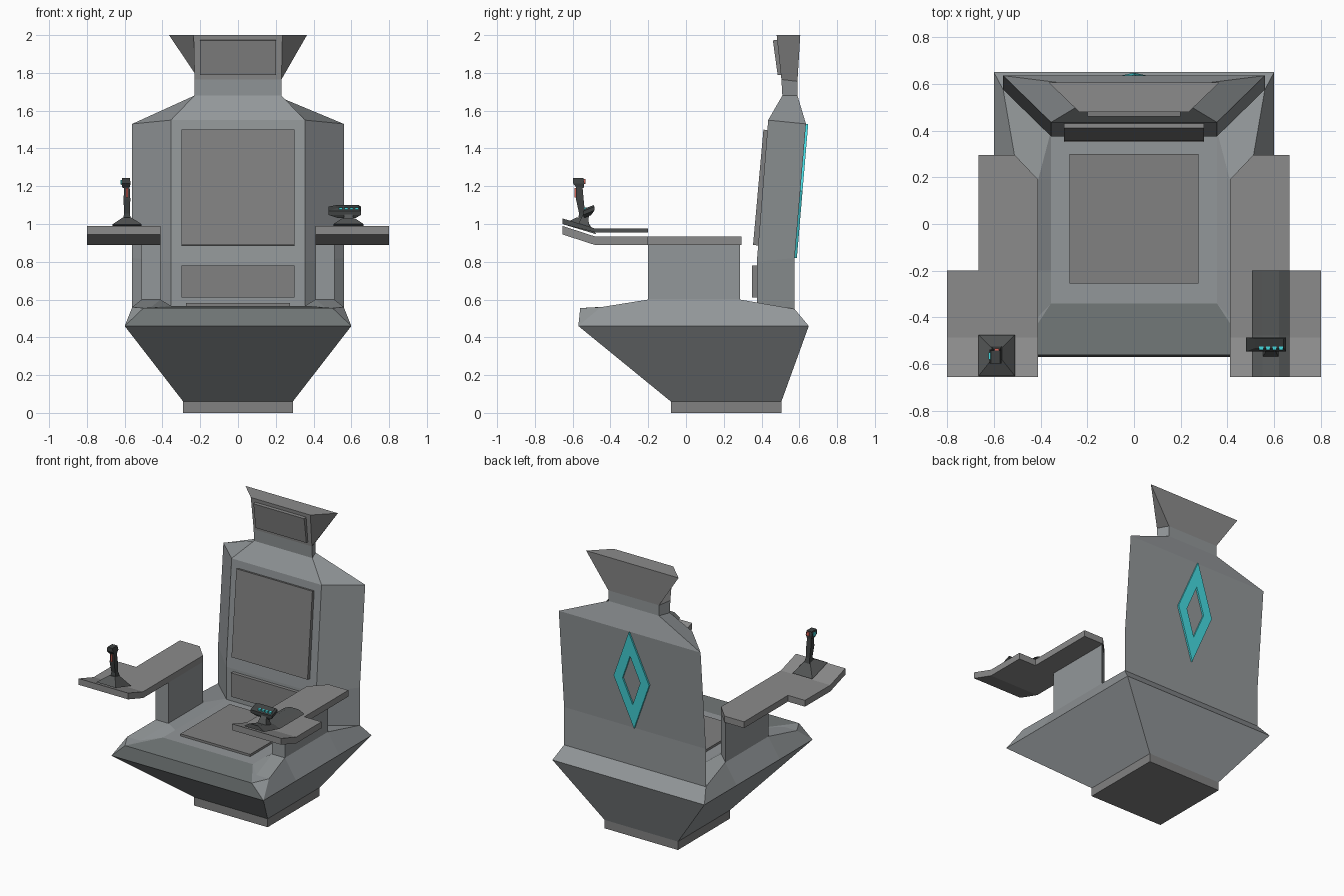
import bpy, bmesh


def material(name, rgb):
    m = bpy.data.materials.new(name)
    m.diffuse_color = (*rgb, 1)
    return m


BODY = material("body_grey", (0.29, 0.31, 0.32))
PAD = material("pad_grey", (0.22, 0.22, 0.22))
ARM = material("arm_grey", (0.26, 0.26, 0.26))
SLOPE = material("front_grey", (0.18, 0.2, 0.2))
PLATE = material("plate_grey", (0.09, 0.095, 0.095))
DARK = material("dark_grey", (0.05, 0.055, 0.055))
TEAL = material("teal", (0.06, 0.7, 0.74))
RED = material("red", (0.7, 0.13, 0.1))


def loft(name, rings, mat=BODY, ring_loop=False):
    """Skin matching rings of points; cap the ends, or close the last ring onto the first."""
    bm = bmesh.new()
    loops = [[bm.verts.new(p) for p in r] for r in rings]
    n = len(loops[0])
    pairs = list(zip(loops, loops[1:]))
    if ring_loop:
        pairs.append((loops[-1], loops[0]))
    else:
        bm.faces.new(loops[0])
        bm.faces.new(loops[-1])
    for a, b in pairs:
        for i in range(n):
            j = (i + 1) % n
            bm.faces.new((a[i], a[j], b[j], b[i]))
    bmesh.ops.remove_doubles(bm, verts=bm.verts, dist=1e-5)
    bmesh.ops.recalc_face_normals(bm, faces=bm.faces)
    me = bpy.data.meshes.new(name)
    bm.to_mesh(me)
    bm.free()
    ob = bpy.data.objects.new(name, me)
    bpy.context.collection.objects.link(ob)
    me.materials.append(mat)
    return ob


def sym(half):
    """Mirror half a ring (front to back on +x) into a full ring."""
    return half + [(-x, y, z) for x, y, z in reversed(half)]


def extrude_x(name, profile, x0, x1, mat):
    return loft(name, [[(x, y, z) for y, z in profile] for x in (x0, x1)], mat)


def extrude_z(name, outline, z0, z1, mat):
    return loft(name, [[(x, y, z) for x, y in outline] for z in (z0, z1)], mat)


def rect(cx, cy, z, hx, hy, tilt=0.0):
    """Rectangular ring; tilt raises the front edge."""
    return [(cx + a * hx, cy + b * hy, z - b * hy * tilt)
            for a, b in ((-1, -1), (1, -1), (1, 1), (-1, 1))]


def box(name, c, h, mat):
    return loft(name, [rect(c[0], c[1], c[2] + s * h[2], h[0], h[1]) for s in (-1, 1)], mat)


# Pedestal foot
box("pedestal", (0, 0.2125, 0.03), (0.29, 0.2925, 0.03), PAD)

# Seat shell: flaring underside, rim, raised arm ridges, sunken seat
FM, BM = (0.60, -0.57, 0.46), (0.60, 0.65, 0.46)
loft("seat_shell", [sym([(0.29, -0.08, 0.06), (0.29, 0.505, 0.06)]), sym([FM, BM])])
rim = loft("seat_rim", [
    sym([FM, FM, (0.60, -0.2, 0.46), (0.60, 0.285, 0.46), BM]),
    sym([(0.5, -0.56, 0.555), (0.56, -0.45, 0.56), (0.51, -0.2, 0.60), (0.51, 0.285, 0.60), (0.56, 0.575, 0.55)]),
    sym([(0.5, -0.56, 0.555), (0.46, -0.45, 0.56), (0.41, -0.2, 0.60), (0.41, 0.19, 0.60), (0.36, 0.38, 0.568)]),
    sym([(0.355, -0.34, 0.567), (0.355, -0.34, 0.567), (0.355, -0.2, 0.567),
         (0.355, 0.19, 0.567), (0.355, 0.38, 0.567)])])
# Darker front edge of the seat
rim.data.materials.append(SLOPE)
for p in rim.data.polygons:
    if p.center.y < -0.4 and abs(p.center.x) < 0.1:
        p.material_index = 1
box("seat_cushion", (0, 0.022, 0.573), (0.275, 0.277, 0.01), PAD)

# Backrest with neck and flared headrest
loft("backrest", [sym(h) for h in (
    [(0.355, 0.375, 0.55), (0.56, 0.575, 0.55)],
    [(0.355, 0.375, 0.80), (0.56, 0.575, 0.82)],
    [(0.355, 0.435, 1.55), (0.56, 0.635, 1.53)],
    [(0.23, 0.51, 1.68), (0.2, 0.59, 1.68)],
    [(0.23, 0.505, 1.765), (0.2, 0.59, 1.755)])])
loft("headrest", [sym([(0.23, 0.505, 1.765), (0.2, 0.59, 1.755)]),
                  sym([(0.235, 0.48, 2.0), (0.365, 0.605, 2.0)])], ARM)

# Padded panels on the backrest and headrest
extrude_x("lower_back_pad", [(0.35, 0.61), (0.35, 0.78), (0.38, 0.78), (0.38, 0.61)], -0.3, 0.3, PAD)
extrude_x("upper_back_pad", [(0.355, 0.89), (0.41, 1.5), (0.435, 1.495), (0.385, 0.885)], -0.3, 0.3, PAD)
extrude_x("headrest_pad", [(0.485, 1.79), (0.46, 1.972), (0.486, 1.975), (0.506, 1.79)], -0.2, 0.2, PAD)


# Diamond trim on the back
def diamond(w, h, lift):
    pts = ((0, h), (w, 0), (0, -h), (-w, 0))
    return [(x, 0.605 + z * 0.0845 + lift, 1.175 + z) for x, z in pts]


loft("back_diamond_trim", [diamond(0.14, 0.355, -0.005), diamond(0.14, 0.355, 0.012),
                           diamond(0.07, 0.18, 0.012), diamond(0.07, 0.18, -0.005)], TEAL, ring_loop=True)

# Arm supports and armrests, both sides
for s, side in ((1, "right"), (-1, "left")):
    extrude_z(side + "_arm_support",
              [(s * x, y) for x, y in ((0.41, -0.2), (0.51, -0.2), (0.51, 0.285), (0.41, 0.19))], 0.59, 0.89, BODY)
    extrude_z(side + "_armrest",
              [(s * x, y) for x, y in ((0.41, -0.2), (0.665, -0.2), (0.665, 0.295), (0.51, 0.295), (0.41, 0.19))],
              0.89, 0.935, ARM)
    extrude_x(side + "_armrest_tray",
              [(-0.655, 0.945), (-0.485, 0.89), (-0.2, 0.89), (-0.2, 0.935), (-0.485, 0.935), (-0.655, 0.99)],
              s * 0.41, s * 0.80, ARM)

# Throttle on the right: raised plate with sloped sides, foot, grip and buttons
plate = [(-0.655, 1.0, 1.03), (-0.478, 0.955, 0.975), (-0.2, 0.955, 0.975)]
loft("throttle_plate", [[(0.505, y, a), (0.665, y, a), (0.62, y, b), (0.55, y, b)] for y, a, b in plate], PLATE)
loft("throttle_foot", [rect(0.585, -0.54, 0.99, 0.035, 0.03, 0.3), rect(0.585, -0.535, 1.03, 0.025, 0.018, 0.3),
                       rect(0.585, -0.525, 1.06, 0.02, 0.015)], PLATE)
loft("throttle_grip", [rect(0.575, -0.52, 1.04, 0.05, 0.018, -0.4), rect(0.565, -0.515, 1.06, 0.085, 0.03, -0.4),
                       rect(0.565, -0.515, 1.08, 0.085, 0.03, -0.4), rect(0.58, -0.51, 1.092, 0.06, 0.02, -0.4)], DARK)
for i in range(4):
    box("throttle_button", (0.545 + i * 0.028, -0.532, 1.082), (0.009, 0.008, 0.006), TEAL)

# Joystick on the left: foot, stick, head and buttons
loft("joystick_foot", [rect(-0.5875, -0.5625, 0.972, 0.0775, 0.0875, 0.3),
                       rect(-0.5875, -0.555, 1.03, 0.022, 0.025, 0.2)], PLATE)
loft("joystick_stick", [rect(-0.588, -0.548, 1.02, 0.022, 0.024), rect(-0.588, -0.55, 1.055, 0.015, 0.016),
                        rect(-0.588, -0.562, 1.13, 0.018, 0.02), rect(-0.588, -0.565, 1.2, 0.014, 0.017)], DARK)
loft("joystick_head", [rect(-0.593, -0.56, 1.19, 0.018, 0.018), rect(-0.593, -0.568, 1.215, 0.025, 0.03),
                       rect(-0.593, -0.57, 1.243, 0.02, 0.028)], DARK)
box("joystick_trigger", (-0.588, -0.583, 1.165), (0.006, 0.008, 0.025), RED)
box("joystick_top_button", (-0.588, -0.54, 1.225), (0.01, 0.008, 0.012), RED)
box("joystick_side_button", (-0.617, -0.565, 1.22), (0.005, 0.014, 0.012), TEAL)
